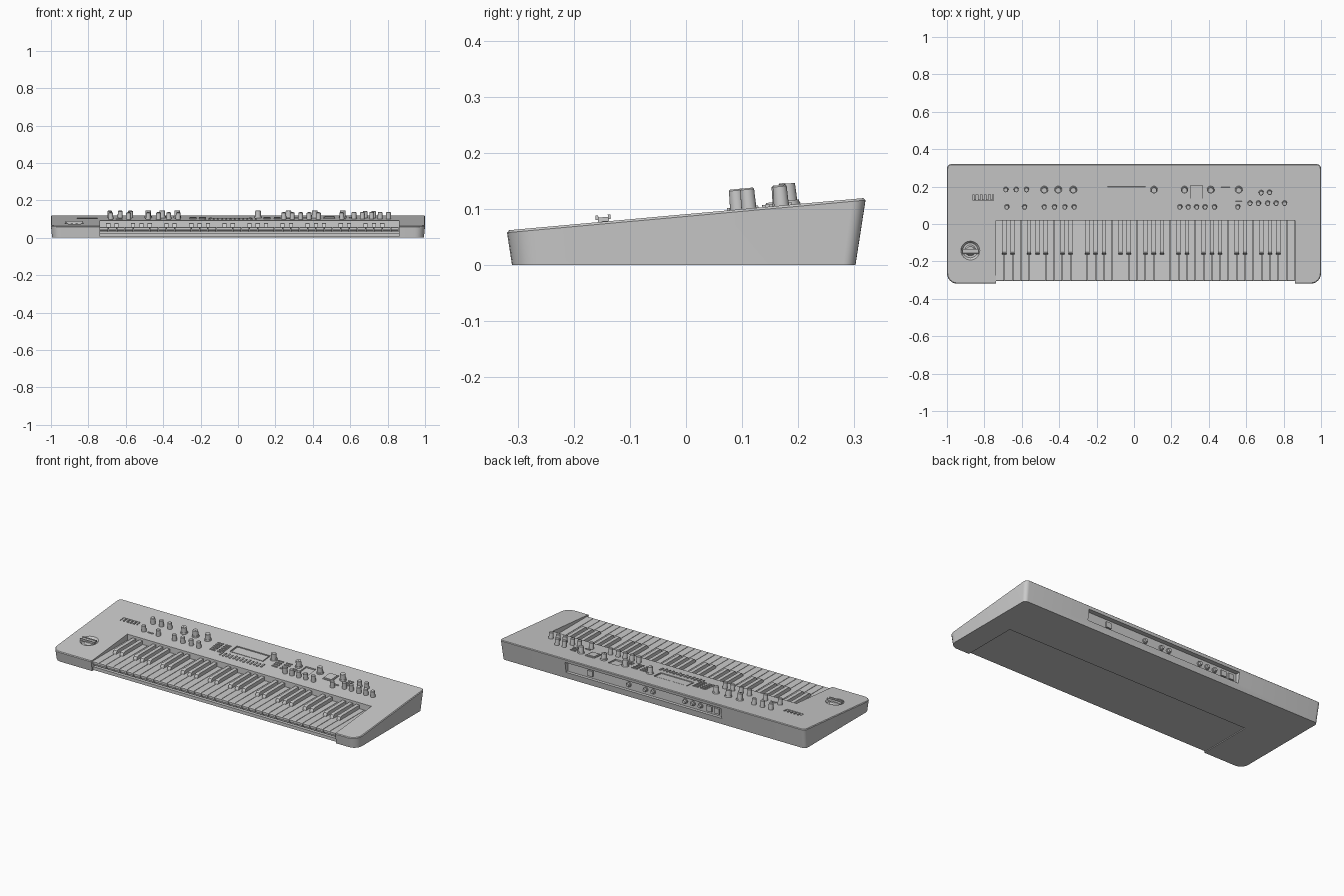
import bpy, bmesh, math
from mathutils import Matrix, Vector

if "Cube" in bpy.data.objects:
    bpy.data.objects.remove(bpy.data.objects["Cube"])

SLOPE = math.atan(0.0906)


def top_z(y):
    return 0.091 + 0.0906 * y


def finish(name, bm, smooth=False):
    bmesh.ops.recalc_face_normals(bm, faces=bm.faces)
    me = bpy.data.meshes.new(name)
    bm.to_mesh(me)
    bm.free()
    ob = bpy.data.objects.new(name, me)
    bpy.context.collection.objects.link(ob)
    if smooth:
        select(ob)
        bpy.ops.object.shade_smooth_by_angle(angle=math.radians(35))
    return ob


def select(ob):
    bpy.ops.object.select_all(action='DESELECT')
    ob.select_set(True)
    bpy.context.view_layer.objects.active = ob


def on_top(x, y, h=0.0):
    """Frame lying on the sloping top, raised by h along its normal"""
    return (Matrix.Translation((x, y, top_z(y))) @ Matrix.Rotation(SLOPE, 4, 'X')
            @ Matrix.Translation((0, 0, h)))


def add_box(bm, m, sx, sy, sz):
    bmesh.ops.create_cube(bm, size=1, matrix=m @ Matrix.Diagonal((sx, sy, sz, 1)))


def add_cyl(bm, m, r1, r2, h, n=20):
    """Cylinder standing on the frame m"""
    bmesh.ops.create_cone(bm, cap_ends=True, segments=n, radius1=r1, radius2=r2, depth=h,
                          matrix=m @ Matrix.Translation((0, 0, h / 2)))


def add_extrusion(bm, profile, x0, x1):
    """Extrude a (y, z) profile along x"""
    a = [bm.verts.new((x0, y, z)) for y, z in profile]
    b = [bm.verts.new((x1, y, z)) for y, z in profile]
    bm.faces.new(a)
    bm.faces.new(b[::-1])
    for i in range(len(a)):
        j = (i + 1) % len(a)
        bm.faces.new((a[i], b[i], b[j], a[j]))


def outline(y0, y1, x1, rf, rb, n=6):
    """Rounded plan outline, front and back corner radii"""
    pts = []
    for sx, y, sy, r, a0 in ((1, y0, 1, rf, -90), (1, y1, -1, rb, 0),
                             (-1, y1, -1, rb, 90), (-1, y0, 1, rf, 180)):
        for i in range(n + 1):
            a = math.radians(a0 + 90 * i / n)
            pts.append((sx * (x1 - r) + r * math.cos(a), y + sy * r + r * math.sin(a)))
    return pts


# body: stacked outlines, flaring upward with a small softened rim
bm = bmesh.new()
rings = []
for y0, y1, x1, rf, rb, zf in (
        (-0.31, 0.302, 0.994, 0.05, 0.022, lambda y: 0.0),
        (-0.319, 0.32, 1.0, 0.055, 0.024, lambda y: top_z(y) - 0.004),
        (-0.315, 0.316, 0.996, 0.051, 0.02, top_z)):
    rings.append([bm.verts.new((x, y, zf(y))) for x, y in outline(y0, y1, x1, rf, rb)])
bm.faces.new(rings[0][::-1])
bm.faces.new(rings[-1])
for lo, hi in zip(rings, rings[1:]):
    for i in range(len(lo)):
        j = (i + 1) % len(lo)
        bm.faces.new((lo[i], lo[j], hi[j], hi[i]))
body = finish("body", bm)

# recesses: key well, display, touch square, slider slot, joystick dish, rear socket panel
KX0, KX1 = -0.738, 0.86
bm = bmesh.new()
add_box(bm, Matrix.Translation(((KX0 + KX1) / 2, -0.19, 0.1)), KX1 - KX0, 0.42, 0.4)
add_box(bm, on_top(-0.04, 0.17), 0.22, 0.07, 0.012)
add_box(bm, on_top(0.335, 0.17), 0.064, 0.07, 0.016)
add_box(bm, on_top(-0.805, 0.142), 0.11, 0.034, 0.03)
add_cyl(bm, on_top(-0.875, -0.142, -0.012), 0.04, 0.054, 0.016, 32)
add_box(bm, Matrix.Translation((0.06, 0.315, 0.068)), 1.02, 0.05, 0.062)
cutter = finish("recess_cutter", bm)
cutter.hide_render = True
mod = body.modifiers.new("recesses", 'BOOLEAN')
mod.object = cutter
mod.solver = 'EXACT'
select(body)
bpy.ops.object.modifier_apply(modifier="recesses")
bpy.data.objects.remove(cutter)
bpy.ops.object.shade_smooth_by_angle(angle=math.radians(30))

# key bed under the keys
bm = bmesh.new()
add_extrusion(bm, [(-0.303, 0.005), (0.022, 0.005), (0.022, 0.024), (-0.303, 0.024)], KX0, KX1)
finish("key_bed", bm)

# keys: five octaves plus the top note
W = (KX1 - KX0) / 36
white, black = bmesh.new(), bmesh.new()
for i in range(36):
    x = KX0 + i * W
    add_extrusion(white, [(0.02, 0.03), (0.02, 0.058), (-0.3, 0.058), (-0.305, 0.055),
                          (-0.305, 0.042), (-0.295, 0.04), (-0.295, 0.03)],
                  x + 0.0012, x + W - 0.0012)
    if i < 35 and i % 7 in (0, 1, 3, 4, 5):
        c = x + W
        add_extrusion(black, [(0.02, 0.05), (0.02, 0.08), (-0.148, 0.079), (-0.156, 0.075),
                              (-0.165, 0.056)], c - 0.011, c + 0.011)
finish("white_keys", white)
finish("black_keys", black)

# small knobs
bm = bmesh.new()
small = [(x, 0.185) for x in (-0.685, -0.63, -0.575)]
small += [(x, 0.092) for x in (-0.68, -0.585, -0.48, -0.425, -0.37, -0.32,
                               0.245, 0.29, 0.335, 0.38, 0.43, 0.555)]
small += [(x, 0.112) for x in (0.62, 0.665, 0.715, 0.76, 0.805)]
small += [(0.68, 0.168), (0.725, 0.17)]
for x, y in small:
    add_cyl(bm, on_top(x, y, -0.002), 0.0135, 0.0125, 0.036)
    add_cyl(bm, on_top(x, y, 0.034), 0.0125, 0.010, 0.0025)
finish("small_knobs", bm, True)

# large knobs with a skirt and a pointer ridge
bm = bmesh.new()
for x in (-0.48, -0.405, -0.325, 0.107, 0.27, 0.41, 0.56):
    add_cyl(bm, on_top(x, 0.183, -0.002), 0.02, 0.019, 0.010, 24)
    add_cyl(bm, on_top(x, 0.183, 0.008), 0.016, 0.0145, 0.030, 24)
    add_box(bm, on_top(x, 0.175, 0.0385), 0.003, 0.012, 0.002)
finish("large_knobs", bm, True)

# flat buttons
bm = bmesh.new()
for i in range(13):
    add_box(bm, on_top(-0.175 + i * 0.0225, 0.09 if i % 2 else 0.094), 0.009, 0.034, 0.008)
for x in (-0.24, -0.19):
    for k in range(5):
        add_box(bm, on_top(x, 0.105 + k * 0.019), 0.036, 0.008, 0.008)
for x in (0.155, 0.21):
    for k in range(4):
        add_box(bm, on_top(x, 0.12 + k * 0.02), 0.036, 0.008, 0.008)
for x, y in ((0.27, 0.125), (0.27, 0.145), (0.61, 0.165), (0.61, 0.185), (0.56, 0.118),
             (-0.635, 0.09), (0.62, 0.145)):
    add_box(bm, on_top(x, y), 0.034, 0.008, 0.008)
finish("flat_buttons", bm)

# display glass and raised square pad
bm = bmesh.new()
add_box(bm, on_top(-0.04, 0.17, -0.004), 0.205, 0.058, 0.004)
finish("display", bm)
bm = bmesh.new()
add_box(bm, on_top(0.488, 0.17), 0.06, 0.068, 0.008)
add_box(bm, on_top(0.488, 0.17, 0.004), 0.048, 0.054, 0.006)
finish("square_pad", bm)

# slider strip in the left slot
bm = bmesh.new()
for k in range(5):
    add_box(bm, on_top(-0.85 + k * 0.022, 0.142, -0.008), 0.012, 0.03, 0.014)
finish("slider_strip", bm)

# joystick: ball cap in the dish with a ridged paddle
bm = bmesh.new()
add_cyl(bm, on_top(-0.875, -0.142, -0.014), 0.03, 0.022, 0.014, 24)
add_box(bm, on_top(-0.875, -0.147, 0.002), 0.085, 0.02, 0.012)
for dy in (-0.011, 0.011):
    add_box(bm, on_top(-0.875, -0.147 + dy, 0.008), 0.092, 0.005, 0.008)
finish("joystick", bm)

# rear sockets
bm = bmesh.new()
back = Matrix.Rotation(math.radians(-90), 4, 'X')
for x in (0.17, 0.06, 0.01, -0.2, -0.25, -0.3):
    add_cyl(bm, Matrix.Translation((x, 0.288, 0.066)) @ back, 0.015, 0.015, 0.008)
    add_cyl(bm, Matrix.Translation((x, 0.295, 0.066)) @ back, 0.01, 0.009, 0.012)
for x in (-0.36, -0.41, 0.42):
    add_box(bm, Matrix.Translation((x, 0.293, 0.066)), 0.034, 0.014, 0.032)
finish("rear_sockets", bm, True)
